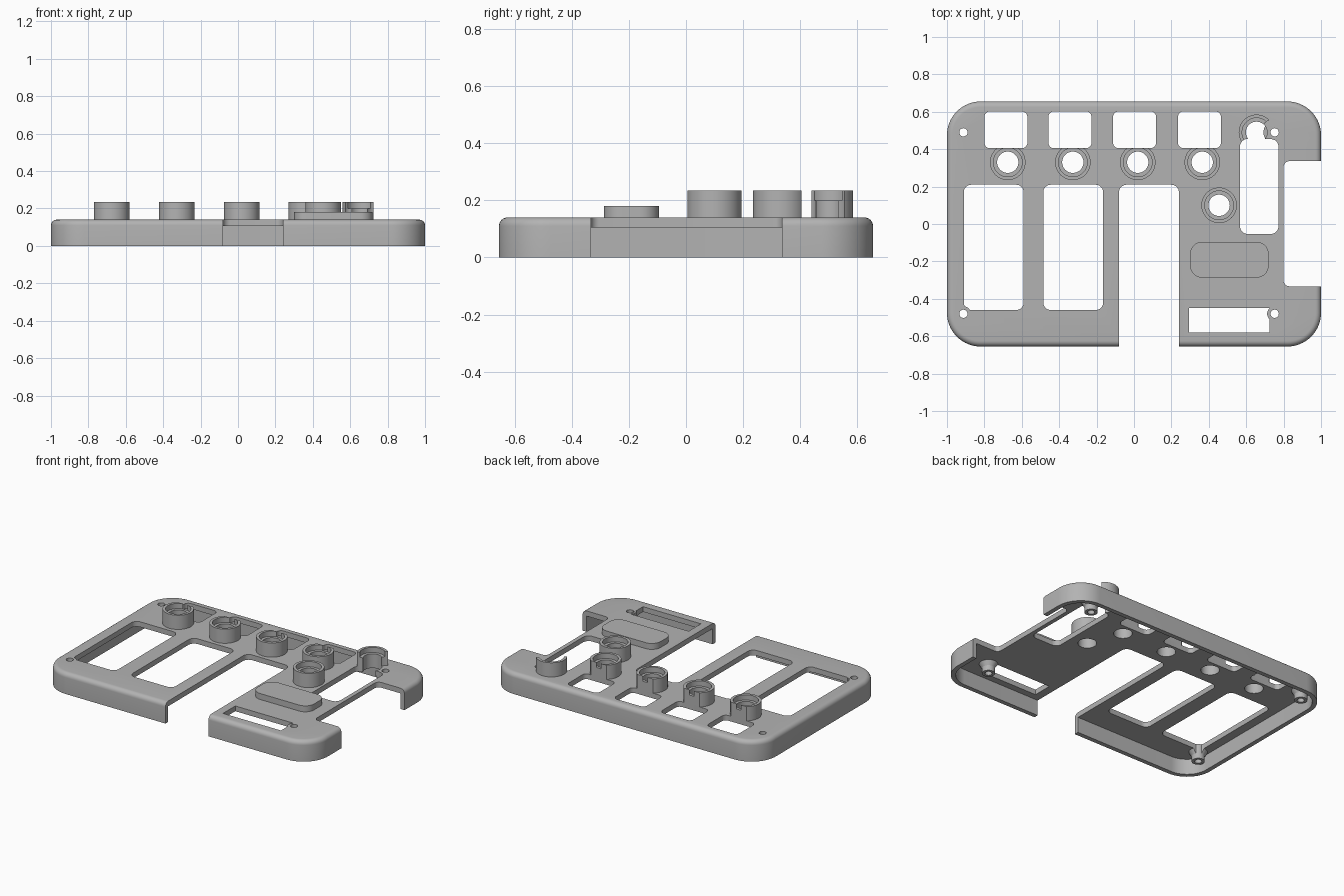
import bpy, bmesh, math

cube = bpy.data.objects.get("Cube")
if cube:
    bpy.data.objects.remove(cube)

grey = bpy.data.materials.new("plain_grey")
grey.use_nodes = True
grey.diffuse_color = (0.45, 0.45, 0.45, 1)
grey.node_tree.nodes["Principled BSDF"].inputs["Base Color"].default_value = grey.diffuse_color

HALF_Y, TOP, UNDER, WALL = 0.655, 0.14, 0.105, 0.03
CORNER, FILLET = 0.18, 0.03


def rounded_loop(x0, x1, y0, y1, r, seg):
    """Outline of a rectangle with rounded corners, counter-clockwise."""
    if r <= 0:
        return [(x0, y0), (x1, y0), (x1, y1), (x0, y1)]
    centres = [(x1 - r, y1 - r), (x0 + r, y1 - r), (x0 + r, y0 + r), (x1 - r, y0 + r)]
    return [(cx + r * math.cos(a), cy + r * math.sin(a))
            for k, (cx, cy) in enumerate(centres)
            for a in [(k + i / seg) * math.pi / 2 for i in range(seg + 1)]]


def circle_loop(x, y, r, n=48):
    return [(x + r * math.cos(2 * math.pi * i / n), y + r * math.sin(2 * math.pi * i / n))
            for i in range(n)]


def loft(name, layers):
    """Closed solid through a stack of (outline, z) layers."""
    bm = bmesh.new()
    rings = [[bm.verts.new((x, y, z)) for x, y in loop] for loop, z in layers]
    n = len(rings[0])
    for low, high in zip(rings, rings[1:]):
        for i in range(n):
            j = (i + 1) % n
            bm.faces.new((low[i], low[j], high[j], high[i]))
    bm.faces.new(rings[0][::-1])
    bm.faces.new(rings[-1])
    mesh = bpy.data.meshes.new(name)
    bm.to_mesh(mesh)
    bm.free()
    obj = bpy.data.objects.new(name, mesh)
    bpy.context.collection.objects.link(obj)
    return obj


def prism(name, x0, x1, y0, y1, z0, z1, r=0.0, seg=8):
    loop = rounded_loop(x0, x1, y0, y1, r, seg)
    return loft(name, [(loop, z0), (loop, z1)])


def cylinder(name, x, y, r, z0, z1):
    loop = circle_loop(x, y, r)
    return loft(name, [(loop, z0), (loop, z1)])


def cut(target, cutter):
    """Subtract a cutter for good, then discard it."""
    mod = target.modifiers.new("cut", "BOOLEAN")
    mod.operation, mod.solver, mod.object = "DIFFERENCE", "EXACT", cutter
    bpy.context.view_layer.update()
    deps = bpy.context.evaluated_depsgraph_get()
    mesh = bpy.data.meshes.new_from_object(target.evaluated_get(deps))
    target.modifiers.clear()
    target.data = mesh
    bpy.data.objects.remove(cutter)


def finish(obj):
    obj.data.materials.clear()
    obj.data.materials.append(grey)
    for poly in obj.data.polygons:
        poly.material_index = 0
    bpy.ops.object.select_all(action="DESELECT")
    obj.select_set(True)
    bpy.context.view_layer.objects.active = obj
    bpy.ops.object.shade_smooth_by_angle(angle=math.radians(30))


def drill(target, x, y, r):
    cut(target, cylinder("drill", x, y, r, -0.1, 0.4))


def window(target, x0, x1, y0, y1, r):
    cut(target, prism("window", x0, x1, y0, y1, -0.1, 0.4, r))


# Layout of the openings and fittings
small_windows = [(-0.8, -0.57), (-0.458, -0.227), (-0.112, 0.118), (0.235, 0.465)]
collars = [(-0.675, 0.33), (-0.327, 0.33), (0.02, 0.33), (0.365, 0.33), (0.455, 0.1)]
open_collar = (0.655, 0.49)
screws = [(-0.912, 0.49), (-0.912, -0.48), (0.752, 0.49), (0.752, -0.48)]
windows = [(a, b, 0.405, 0.602, 0.03) for a, b in small_windows] + [
    (-0.91, -0.59, -0.46, 0.21, 0.04),
    (-0.485, -0.165, -0.46, 0.21, 0.04),
    (-0.08, 0.24, -0.9, 0.21, 0.04),
    (0.8, 1.3, -0.333, 0.336, 0.03),
    (0.567, 0.772, -0.053, 0.455, 0.04),
    (0.295, 0.725, -0.58, -0.45, 0.0)]

# Case shell with a rounded top edge, hollow below
layers = [(rounded_loop(-1, 1, -HALF_Y, HALF_Y, CORNER, 16), 0)]
for i in range(7):
    t = i / 6 * math.pi / 2
    d = FILLET * (1 - math.cos(t))
    layers.append((rounded_loop(-1 + d, 1 - d, -HALF_Y + d, HALF_Y - d, CORNER - d, 16),
                   TOP - FILLET + FILLET * math.sin(t)))
shell = loft("case_shell", layers)
cut(shell, prism("cavity", -1 + WALL, 1 - WALL, -HALF_Y + WALL, HALF_Y - WALL,
                 -0.1, UNDER, CORNER - WALL, 16))
for w in windows:
    window(shell, *w)
for x, y in collars + [open_collar]:
    drill(shell, x, y, 0.057)
for x, y in screws:
    drill(shell, x, y, 0.022)
finish(shell)

# Stepped collars, trimmed flat where a window runs past them
for k, (x, y) in enumerate(collars + [open_collar]):
    is_open = (x, y) == open_collar
    collar = cylinder("open_collar" if is_open else f"collar_{k + 1}", x, y, 0.095, 0.125, 0.235)
    cut(collar, cylinder("recess", x, y, 0.077, 0.2, 0.4))
    drill(collar, x, y, 0.057)
    if is_open:
        window(collar, *windows[8])
        drill(collar, *screws[2], 0.072)
    elif k < 4:
        window(collar, *windows[k])
    finish(collar)

# Raised pad
finish(prism("raised_pad", 0.3, 0.72, -0.287, -0.095, 0.125, 0.18, 0.065, 10))

# Screw posts with flared roots under the plate
for k, (x, y) in enumerate(screws):
    post = cylinder(f"screw_post_{k + 1}", x, y, 0.04, 0.04, TOP - 0.001)
    root = loft(f"post_root_{k + 1}", [(circle_loop(x, y, 0.04), 0.075),
                                       (circle_loop(x, y, 0.06), UNDER + 0.005)])
    for w in (windows[4], windows[8], windows[9]):
        window(root, *w)
    for part in (post, root):
        drill(part, x, y, 0.022)
        finish(part)
